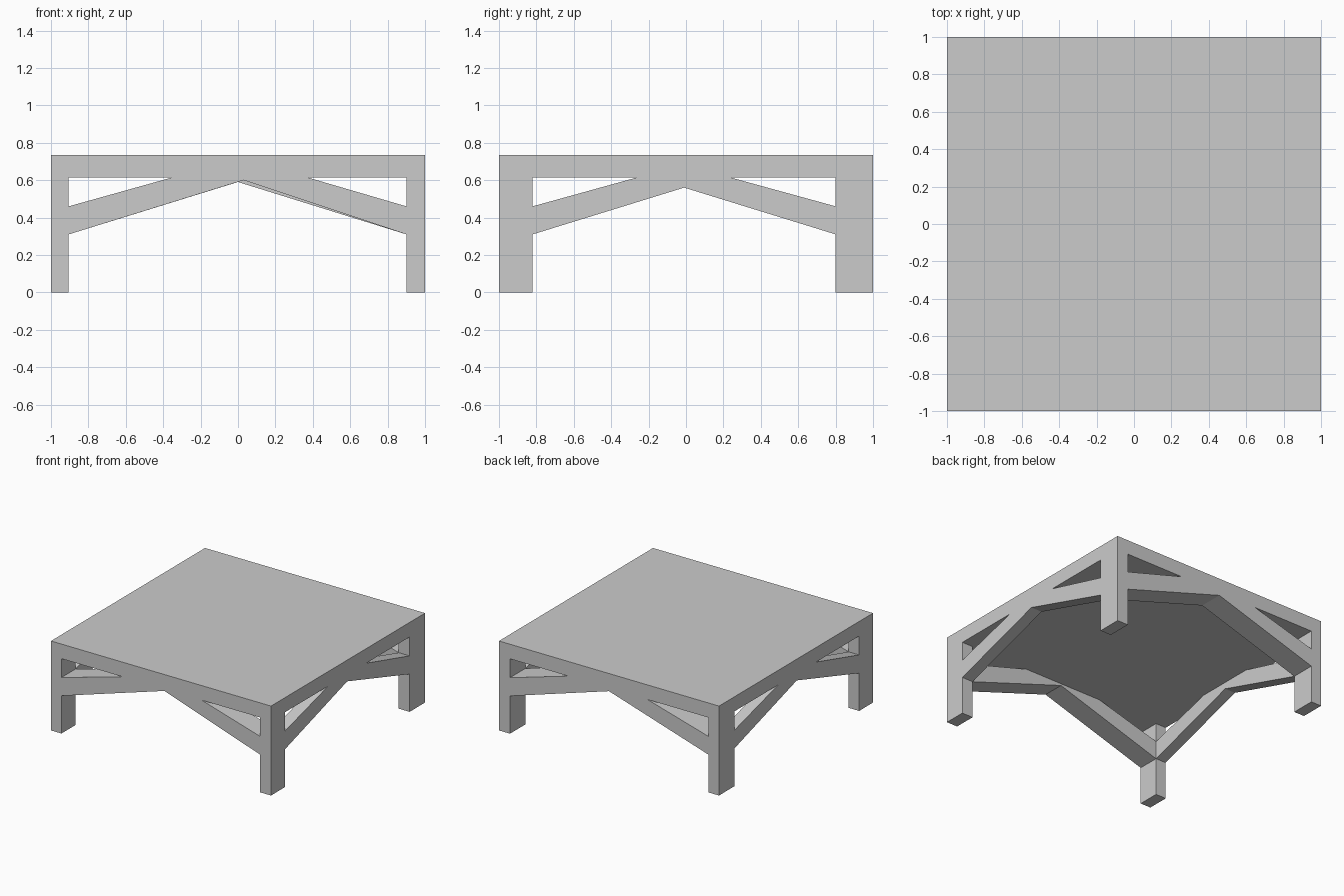
import bpy
import bmesh

if "Cube" in bpy.data.objects:
    bpy.data.objects.remove(bpy.data.objects["Cube"])

SLAB, TOP = 0.615, 0.735           # underside and top of the table top
X_IN = (-0.905, 0.90)              # inner faces of the legs along x
Y_IN = (-0.82, 0.80)               # inner faces of the legs along y


def make_object(name, bm):
    bmesh.ops.recalc_face_normals(bm, faces=bm.faces)
    mesh = bpy.data.meshes.new(name)
    bm.to_mesh(mesh)
    bm.free()
    obj = bpy.data.objects.new(name, mesh)
    bpy.context.collection.objects.link(obj)
    return obj


def prism(name, profile, axis, start, end):
    """Extrude a (horizontal, z) profile along the x or y axis."""
    bm = bmesh.new()
    if axis == 'Y':
        verts = [bm.verts.new((u, start, z)) for u, z in profile]
        shift = (0, end - start, 0)
    else:
        verts = [bm.verts.new((start, u, z)) for u, z in profile]
        shift = (end - start, 0, 0)
    face = bm.faces.new(verts)
    out = bmesh.ops.extrude_face_region(bm, geom=[face], use_keep_orig=True)
    moved = [g for g in out['geom'] if isinstance(g, bmesh.types.BMVert)]
    bmesh.ops.translate(bm, verts=moved, vec=shift)
    return make_object(name, bm)


def box(name, x0, x1, y0, y1, z0, z1):
    return prism(name, [(x0, z0), (x1, z0), (x1, z1), (x0, z1)], 'Y', y0, y1)


def brace_pair(name, inner, tips, peak, axis, start, end):
    """Two sloping braces that meet in the middle under the top."""
    for label, u, tip in zip(('low', 'high'), inner, tips):
        profile = [(u, 0.31), peak, (peak[0], SLAB), (tip, SLAB), (u, 0.46)]
        prism(f"{name}_{label}_side", profile, axis, start, end)


# Table top
box("table_top", -1, 1, -1, 1, SLAB, TOP)

# Corner legs
x_spans = {"left": (-1, X_IN[0]), "right": (X_IN[1], 1)}
y_spans = {"front": (-1, Y_IN[0]), "back": (Y_IN[1], 1)}
for yn, ys in y_spans.items():
    for xn, xs in x_spans.items():
        box(f"{yn}_{xn}_leg", *xs, *ys, 0, SLAB)

# Front and back braces, as deep as the legs
for yn, peak in (("front", (0.03, 0.60)), ("back", (0.0, 0.59))):
    brace_pair(f"{yn}_brace", X_IN, (-0.35, 0.37), peak, 'Y', *y_spans[yn])

# Left and right braces
for xn, xs in x_spans.items():
    brace_pair(f"{xn}_brace", Y_IN, (-0.26, 0.235), (-0.01, 0.56), 'X', *xs)
